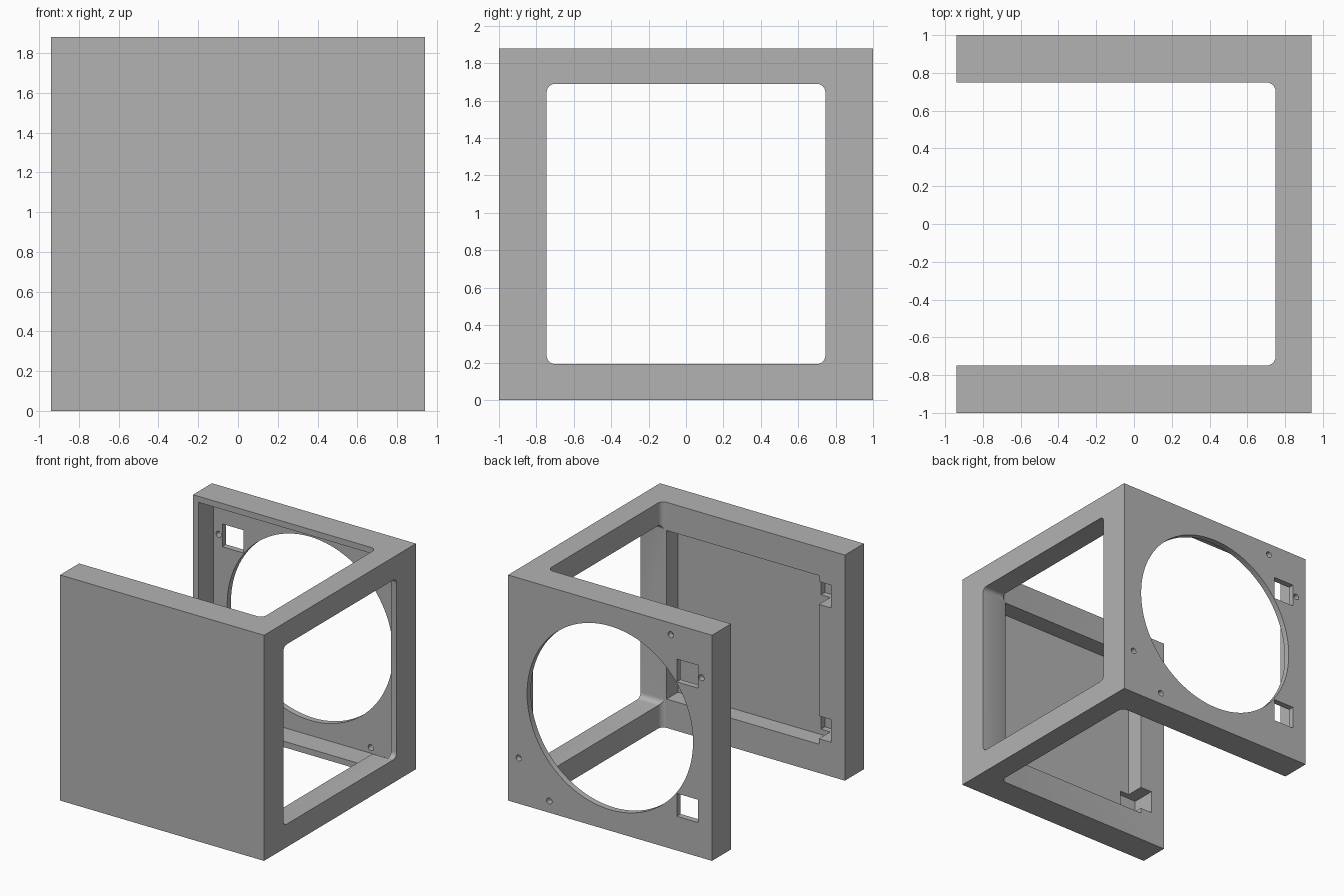
import bpy, bmesh, math
from mathutils import Vector

if "Cube" in bpy.data.objects:
    bpy.data.objects.remove(bpy.data.objects["Cube"], do_unlink=True)

grey = bpy.data.materials.new("plain_grey")
grey.use_nodes = True
colour = (0.45, 0.45, 0.45, 1)
grey.diffuse_color = colour
grey.node_tree.nodes["Principled BSDF"].inputs["Base Color"].default_value = colour

MID = 0.94  # half the height and half the width


def rect(u0, u1, v0, v1, r=0.0, steps=6):
    """Rectangle outline with optional rounded corners."""
    if r == 0:
        return [(u0, v0), (u1, v0), (u1, v1), (u0, v1)]
    centres = [(u1 - r, v1 - r), (u0 + r, v1 - r), (u0 + r, v0 + r), (u1 - r, v0 + r)]
    pts = []
    for i, (cu, cv) in enumerate(centres):
        for k in range(steps + 1):
            a = math.pi / 2 * (i + k / steps)
            pts.append((cu + r * math.cos(a), cv + r * math.sin(a)))
    return pts


def disc(cu, cv, r, n):
    return [(cu + r * math.cos(math.tau * i / n), cv + r * math.sin(math.tau * i / n))
            for i in range(n)]


def prism(name, outline, axis, lo, hi):
    """Extrude an outline along the named axis from lo to hi."""
    place = {"x": lambda u, v, w: (w, u, v),
             "y": lambda u, v, w: (u, w, v),
             "z": lambda u, v, w: (u, v, w)}[axis]
    bm = bmesh.new()
    face = bm.faces.new([bm.verts.new(place(u, v, lo)) for u, v in outline])
    new = bmesh.ops.extrude_face_region(bm, geom=[face])["geom"]
    shift = Vector(place(0, 0, hi - lo))
    bmesh.ops.translate(bm, vec=shift, verts=[g for g in new if isinstance(g, bmesh.types.BMVert)])
    bmesh.ops.recalc_face_normals(bm, faces=bm.faces)
    mesh = bpy.data.meshes.new(name)
    bm.to_mesh(mesh)
    bm.free()
    obj = bpy.data.objects.new(name, mesh)
    bpy.context.scene.collection.objects.link(obj)
    return obj


# Solid block that becomes the bracket
bracket = prism("fan_bracket", rect(-MID, MID, -1, 1), "z", 0, 2 * MID)
bracket.data.materials.append(grey)

# Central channel, open at the top, bottom and one side
cutters = [prism("channel_cutter", rect(-1.5, 0.75, -0.75, 0.75, 0.05), "z", -0.5, 2.5)]
# Side window
cutters.append(prism("window_cutter", rect(-0.745, 0.745, 0.192, 1.69, 0.045), "x", 0.5, 1.5))
# Deep recess inside the back plate and shallower one inside the front plate
cutters.append(prism("back_recess_cutter", rect(-0.89, 0.89, 0.05, 1.83), "y", 0.7, 0.95))
cutters.append(prism("front_recess_cutter", rect(-0.70, 0.705, 0.24, 1.645), "y", -0.9, -0.7))
# Large round opening in the back plate
cutters.append(prism("round_opening_cutter", disc(0, MID, 0.765, 96), "y", 0.85, 1.2))
# Square slots run through the back plate and into blind pockets in the front plate
for side in (-1, 1):
    z = MID + side * 0.56
    cutters.append(prism("slot_cutter", rect(-0.81, -0.615, z - 0.095, z + 0.095), "y", -0.95, 1.2))
# Four screw holes, in opposite corners
for s in (-1, 1):
    for dx, dz in ((0.56, 0.843), (0.843, 0.56)):
        cutters.append(prism("screw_cutter", disc(s * dx, MID - s * dz, 0.025, 20), "y", 0.85, 1.2))

for cutter in cutters:
    cutter.hide_render = True
    mod = bracket.modifiers.new(cutter.name, "BOOLEAN")
    mod.operation = "DIFFERENCE"
    mod.solver = "EXACT"
    mod.object = cutter

# Bake the cuts and discard the cutters
bpy.context.view_layer.update()
baked = bpy.data.meshes.new_from_object(bracket.evaluated_get(bpy.context.evaluated_depsgraph_get()))
bracket.modifiers.clear()
bracket.data = baked
baked.name = "fan_bracket"
baked.materials.clear()
baked.materials.append(grey)
for poly in baked.polygons:
    poly.material_index = 0
for cutter in cutters:
    bpy.data.objects.remove(cutter, do_unlink=True)

# Smooth the curved walls, keep the edges crisp
bpy.ops.object.select_all(action="DESELECT")
bracket.select_set(True)
bpy.context.view_layer.objects.active = bracket
bpy.ops.object.shade_smooth_by_angle(angle=math.radians(30))
